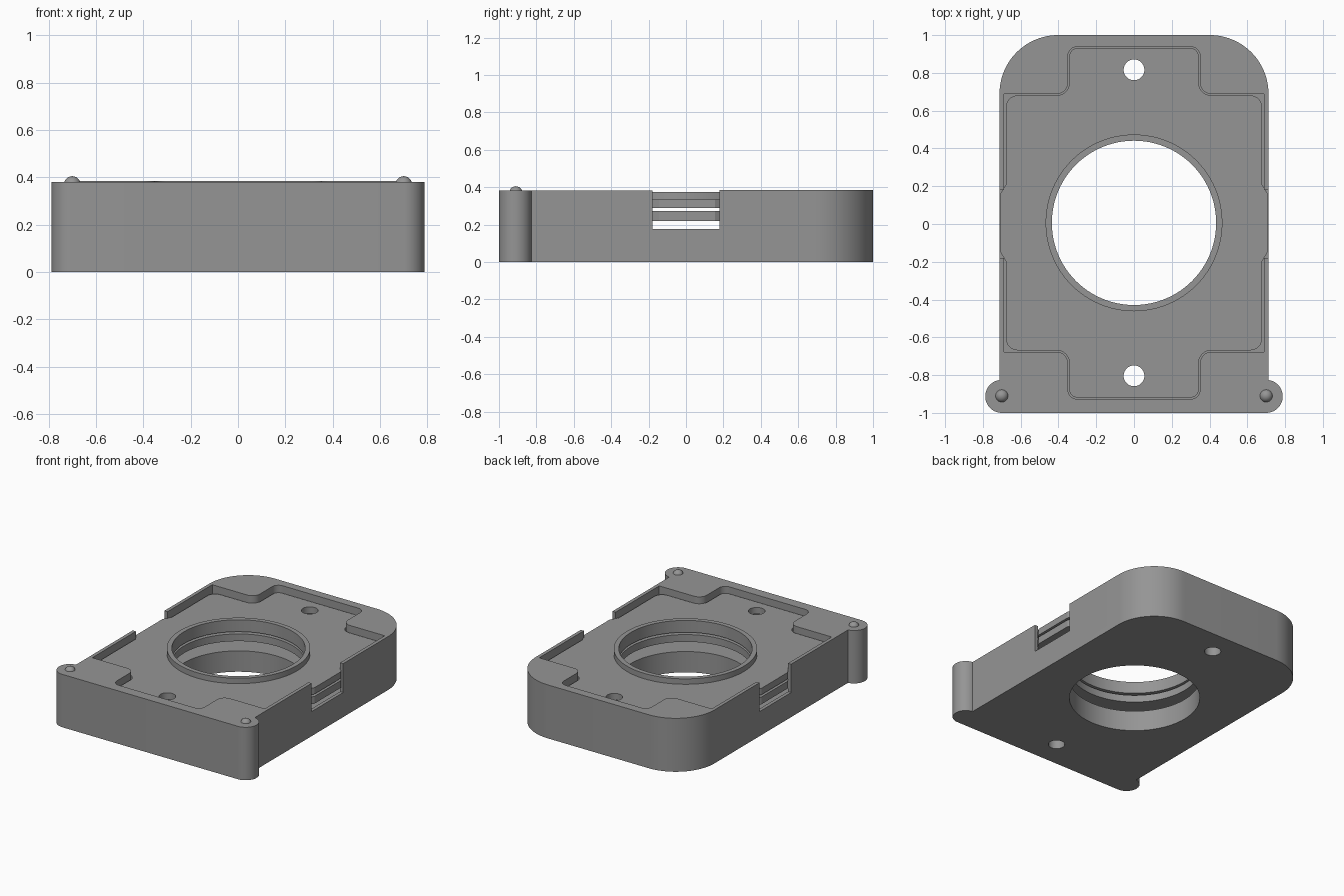
import bpy, bmesh, math

if "Cube" in bpy.data.objects:
    bpy.data.objects.remove(bpy.data.objects["Cube"])

YC = 0.006          # centre of the bore, pocket and plates along y
BORE = 0.435

grey = bpy.data.materials.new("mid grey")
grey.diffuse_color = (0.3, 0.3, 0.3, 1)
grey.use_nodes = True
grey.node_tree.nodes["Principled BSDF"].inputs["Base Color"].default_value = grey.diffuse_color


def arc(cx, cy, r, a0, a1, n=12):
    return [(cx + r * math.cos(math.radians(a0 + (a1 - a0) * i / n)),
             cy + r * math.sin(math.radians(a0 + (a1 - a0) * i / n))) for i in range(n + 1)]


def mirror_x(half):
    return half + [(-x, y) for x, y in reversed(half)]


def four_way(quarter):
    half = mirror_x(quarter)
    full = half + [(x, -y) for x, y in reversed(half)]
    return [(x, y + YC) for x, y in full]


def prism(name, outline, z0, z1):
    bm = bmesh.new()
    low = bm.faces.new([bm.verts.new((x, y, z0)) for x, y in outline])
    top = bmesh.ops.extrude_face_region(bm, geom=[low])["geom"]
    bmesh.ops.translate(bm, vec=(0, 0, z1 - z0),
                        verts=[v for v in top if isinstance(v, bmesh.types.BMVert)])
    bmesh.ops.recalc_face_normals(bm, faces=bm.faces)
    mesh = bpy.data.meshes.new(name)
    bm.to_mesh(mesh)
    bm.free()
    mesh.materials.append(grey)
    ob = bpy.data.objects.new(name, mesh)
    bpy.context.collection.objects.link(ob)
    return ob


def disc(name, r, y, z0, z1, n=64):
    return prism(name, arc(0, y, r, 0, 360, n)[:-1], z0, z1)


def box(name, x0, x1, y0, y1, z0, z1):
    return prism(name, [(x0, y0), (x1, y0), (x1, y1), (x0, y1)], z0, z1)


def select(ob):
    bpy.ops.object.select_all(action='DESELECT')
    ob.select_set(True)
    bpy.context.view_layer.objects.active = ob


def cut(ob, cutters):
    select(ob)
    for c in cutters:
        c.hide_render = True
        m = ob.modifiers.new("cut", 'BOOLEAN')
        m.operation, m.solver, m.object = 'DIFFERENCE', 'EXACT', c
        bpy.ops.object.modifier_apply(modifier=m.name)
        bpy.data.objects.remove(c)


def smooth(ob):
    select(ob)
    bpy.ops.object.shade_smooth_by_angle(angle=math.radians(30))


def bore_and_screw_holes():
    return [disc("bore_cutter", BORE, YC, -0.1, 0.6, 96)] + [
        disc("screw_cutter", 0.055, YC + s * 0.81, -0.1, 0.6, 32) for s in (1, -1)]


# Housing: round back corners, round ears at the front
housing = prism("housing", mirror_x(
    arc(0.70, -0.9125, 0.0875, -90, 82, 20) + arc(0.402, 0.69, 0.31, 0, 90, 24)), 0, 0.381)

# Cross-shaped pocket, side notches and through holes
pocket_quarter = ([(0.687, 0.6825)] + arc(0.41, 0.7425, 0.06, 270, 180)
                  + arc(0.30, 0.8825, 0.05, 0, 90))
cut(housing, [prism("pocket_cutter", four_way(pocket_quarter), 0.15, 0.6),
              box("notch_cutter", -1, 1, -0.18, 0.18, 0.177, 0.6)] + bore_and_screw_holes())

# Back rim stands slightly higher than the front rim
for v in housing.data.vertices:
    if v.co.z > 0.375 and v.co.y > 0:
        v.co.z = 0.385
smooth(housing)

# Two sliding plates with finger tabs in the notches
plate_quarter = ([(0.71, 0.15), (0.677, 0.205)] + arc(0.617, 0.6145, 0.06, 0, 90)
                 + arc(0.41, 0.7425, 0.068, 270, 180) + arc(0.30, 0.8825, 0.042, 0, 90))
for name, z0, z1 in (("lower_plate", 0.22, 0.272), ("upper_plate", 0.288, 0.335)):
    plate = prism(name, four_way(plate_quarter), z0, z1)
    cut(plate, bore_and_screw_holes())
    smooth(plate)

# Raised collar round the bore
collar = disc("bore_collar", 0.468, YC, 0.335, 0.374, 96)
cut(collar, [disc("bore_cutter", BORE, YC, 0, 0.6, 96)])
smooth(collar)

# Domed pins on the ears
for side, x in (("left", -0.70), ("right", 0.70)):
    bpy.ops.mesh.primitive_uv_sphere_add(segments=24, ring_count=12, radius=0.035,
                                         location=(x, -0.91, 0.37))
    pin = bpy.context.object
    pin.name = side + "_pin"
    pin.data.materials.append(grey)
    smooth(pin)
